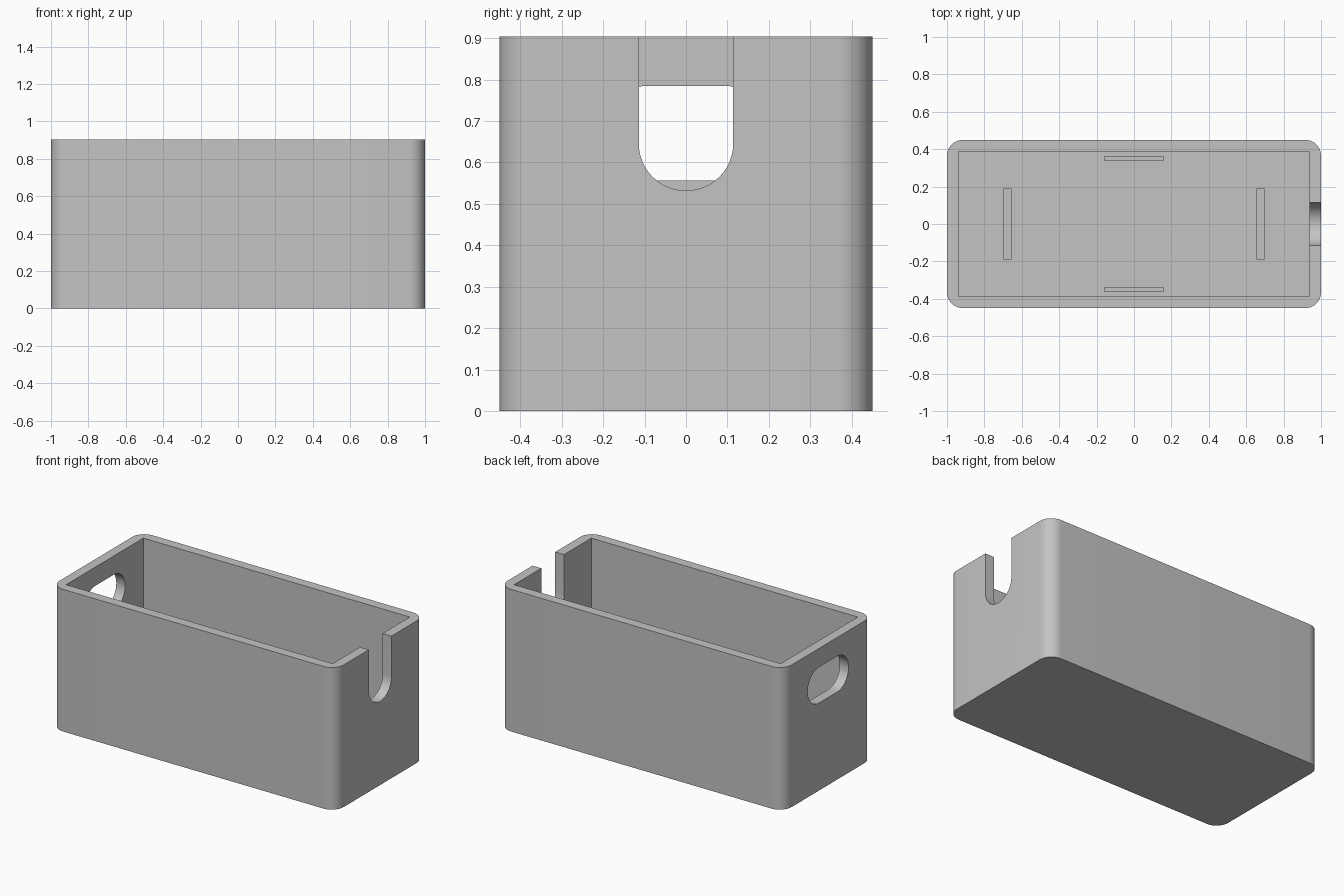
import bpy
import bmesh
from math import cos, sin, pi, radians
from mathutils import Matrix

cube = bpy.data.objects.get("Cube")
if cube:
    bpy.data.objects.remove(cube, do_unlink=True)

# Overall sizes
HX, HY, HEIGHT = 1.0, 0.45, 0.904
WALL, CORNER = 0.062, 0.085
RIB_HEIGHT = 0.06

grey = bpy.data.materials.new("plain grey")
grey.use_nodes = True
colour = (0.55, 0.55, 0.55, 1)
grey.diffuse_color = colour
grey.node_tree.nodes["Principled BSDF"].inputs["Base Color"].default_value = colour


def rounded_rect(hx, hy, r, steps=12):
    """Outline of a rectangle with rounded corners, anticlockwise."""
    points = []
    for k, (sx, sy) in enumerate([(1, 1), (-1, 1), (-1, -1), (1, -1)]):
        for i in range(steps + 1):
            a = (k + i / steps) * pi / 2
            points.append((sx * (hx - r) + r * cos(a), sy * (hy - r) + r * sin(a)))
    return points


def prism(name, outline, bottom, top, matrix=Matrix()):
    """Extrude an outline along z, then place it."""
    bm = bmesh.new()
    face = bm.faces.new([bm.verts.new((x, y, bottom)) for x, y in outline])
    side = bmesh.ops.extrude_face_region(bm, geom=[face])["geom"]
    moved = [v for v in side if isinstance(v, bmesh.types.BMVert)]
    bmesh.ops.translate(bm, verts=moved, vec=(0, 0, top - bottom))
    bmesh.ops.remove_doubles(bm, verts=bm.verts, dist=1e-5)
    bmesh.ops.transform(bm, matrix=matrix, verts=bm.verts)
    bmesh.ops.recalc_face_normals(bm, faces=bm.faces)
    mesh = bpy.data.meshes.new(name)
    bm.to_mesh(mesh)
    bm.free()
    mesh.materials.append(grey)
    obj = bpy.data.objects.new(name, mesh)
    bpy.context.collection.objects.link(obj)
    return obj


def rect(hx, hy):
    return [(hx, hy), (-hx, hy), (-hx, -hy), (hx, -hy)]


def activate(obj):
    bpy.ops.object.select_all(action="DESELECT")
    obj.select_set(True)
    bpy.context.view_layer.objects.active = obj


def cut(target, cutter):
    cutter.hide_render = True
    mod = target.modifiers.new("cut", "BOOLEAN")
    mod.operation, mod.solver, mod.object = "DIFFERENCE", "EXACT", cutter
    activate(target)
    bpy.ops.object.modifier_apply(modifier=mod.name)
    bpy.data.objects.remove(cutter, do_unlink=True)


# Open box with rounded upright edges and a square-cornered cavity
box = prism("box_shell", rounded_rect(HX, HY, CORNER), 0, HEIGHT)
cut(box, prism("cavity_cutter", rect(HX - WALL, HY - WALL), WALL, HEIGHT + 0.1))

# Turns outline x, y into y, z, with the extrusion running along x
to_end_wall = Matrix(((0, 0, 1, 0), (1, 0, 0, 0), (0, 1, 0, 0), (0, 0, 0, 1)))

# Round-bottomed notch, open at the top of the +x wall
r, centre = 0.114, 0.646
notch = [(r * cos(a), centre + r * sin(a)) for a in (pi + pi * i / 24 for i in range(25))]
notch += [(r, HEIGHT + 0.1), (-r, HEIGHT + 0.1)]
cut(box, prism("notch_cutter", notch, HX - 0.2, HX + 0.1, to_end_wall))

# Round-ended handle slot through the -x wall
slot = [(y, z + 0.671) for y, z in rounded_rect(0.205, r, r - 0.0005)]
cut(box, prism("handle_cutter", slot, -HX - 0.1, -HX + 0.2, to_end_wall))

activate(box)
bpy.ops.object.shade_smooth_by_angle(angle=radians(30))

# Low locating ribs on the floor
for side, s in (("left", 1), ("right", -1)):
    prism(side + "_floor_rib", rect(0.021, 0.19), WALL - 0.01, WALL + RIB_HEIGHT,
          Matrix.Translation((s * 0.676, 0, 0)))
for side, s in (("back", 1), ("front", -1)):
    prism(side + "_floor_rib", rect(0.158, 0.013), WALL - 0.01, WALL + RIB_HEIGHT,
          Matrix.Translation((0, s * 0.35, 0)))
